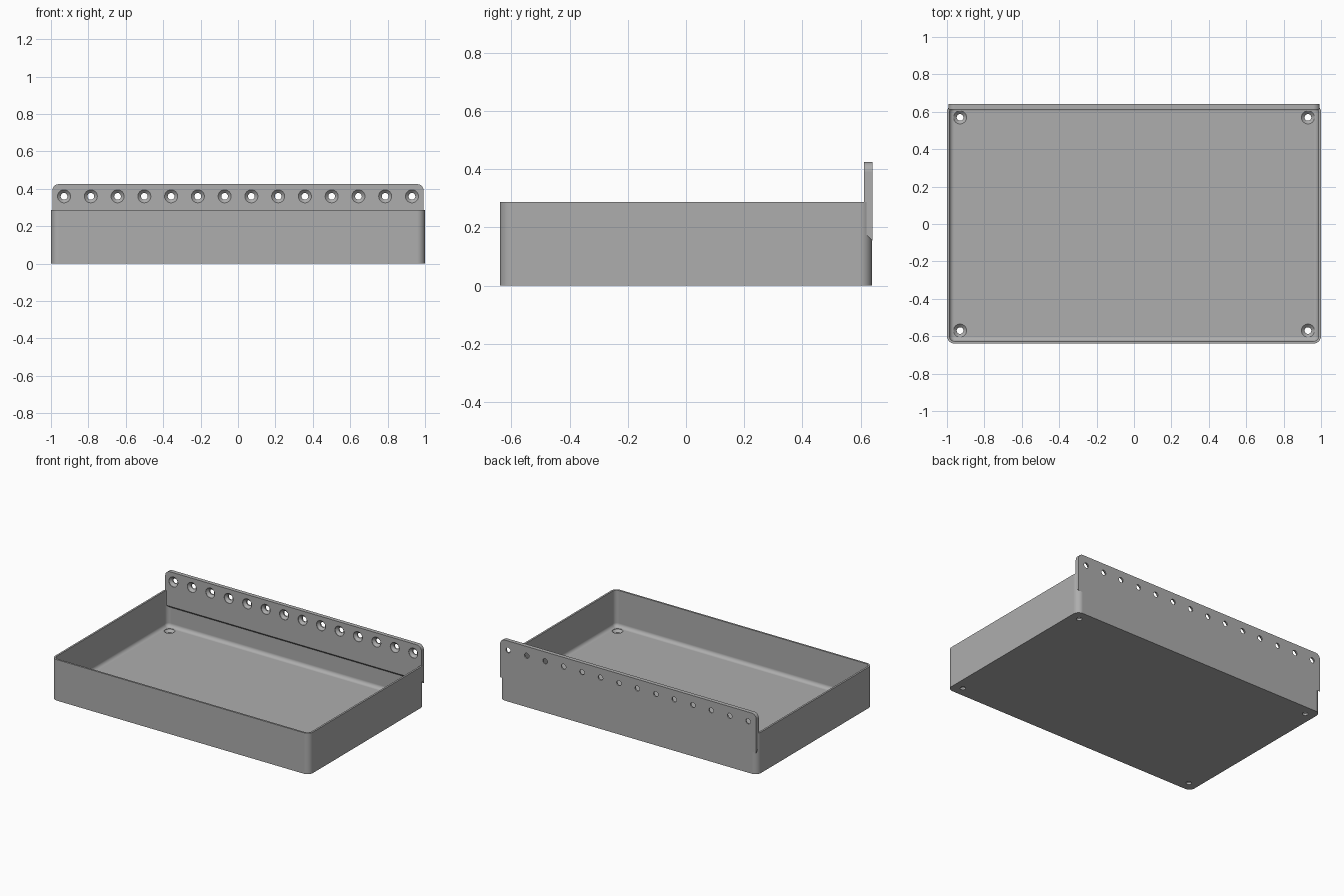
import bpy, bmesh
from math import sin, cos, pi, radians
from mathutils import Vector

if "Cube" in bpy.data.objects:
    bpy.data.objects.remove(bpy.data.objects["Cube"], do_unlink=True)

HALF_X, HALF_Y, HEIGHT = 1.0, 0.64, 0.287
WALL, FLOOR, CORNER, FILLET = 0.013, 0.033, 0.042, 0.025
PANEL_X, PANEL_TOP, PANEL_BOTTOM, PANEL_THICK = 0.993, 0.425, 0.155, 0.028

grey = bpy.data.materials.new("plain grey")
grey.use_nodes = True
grey.diffuse_color = (0.42, 0.42, 0.42, 1)
grey.node_tree.nodes["Principled BSDF"].inputs["Base Color"].default_value = grey.diffuse_color


def rounded_rect(inset, z, steps=8):
    """Closed loop of points at height z, inset from the tray outline."""
    r = CORNER - inset
    pts = []
    for quarter, (sx, sy) in enumerate([(1, 1), (-1, 1), (-1, -1), (1, -1)]):
        for i in range(steps + 1):
            a = (quarter + i / steps) * pi / 2
            pts.append(Vector((sx * (HALF_X - CORNER) + r * cos(a),
                               sy * (HALF_Y - CORNER) + r * sin(a), z)))
    return pts


def loft(bm, rings):
    """Skin a closed solid through equal-length rings, capping both ends."""
    loops = [[bm.verts.new(p) for p in ring] for ring in rings]
    n = len(loops[0])
    for a, b in zip(loops, loops[1:]):
        for i in range(n):
            j = (i + 1) % n
            bm.faces.new((a[i], a[j], b[j], b[i]))
    bm.faces.new(loops[0][::-1])
    bm.faces.new(loops[-1])


def finish(bm, name):
    bmesh.ops.recalc_face_normals(bm, faces=bm.faces)
    mesh = bpy.data.meshes.new(name)
    bm.to_mesh(mesh)
    bm.free()
    mesh.materials.append(grey)
    obj = bpy.data.objects.new(name, mesh)
    bpy.context.collection.objects.link(obj)
    return obj


def screw_cutter(name, centres, axis, thick):
    """Countersunk holes; axis points out of the countersunk face."""
    axis = Vector(axis)
    u = Vector((1, 0, 0))
    v = axis.cross(u)
    profile = [(0.018, -thick - 0.02), (0.018, -0.019),
               (0.035, -0.003), (0.035, 0.015)]
    bm = bmesh.new()
    for c in centres:
        loft(bm, [[Vector(c) + axis * d + (u * cos(k * pi / 12) + v * sin(k * pi / 12)) * r
                   for k in range(24)] for r, d in profile])
    cutter = finish(bm, name)
    cutter.hide_render = True
    return cutter


def cut_and_smooth(obj, cutter):
    bpy.ops.object.select_all(action='DESELECT')
    obj.select_set(True)
    bpy.context.view_layer.objects.active = obj
    mod = obj.modifiers.new("screw holes", 'BOOLEAN')
    mod.operation, mod.solver, mod.object = 'DIFFERENCE', 'EXACT', cutter
    bpy.ops.object.modifier_apply(modifier=mod.name)
    bpy.data.objects.remove(cutter, do_unlink=True)
    bpy.ops.object.shade_smooth_by_angle(angle=radians(30))
    weighted = obj.modifiers.new("flat faces", 'WEIGHTED_NORMAL')
    weighted.keep_sharp = True


# Tray: outside wall, rim, inside wall, rounded floor edge
bm = bmesh.new()
rings = [rounded_rect(0, 0), rounded_rect(0, HEIGHT), rounded_rect(WALL, HEIGHT)]
for i in range(7):
    a = i / 6 * pi / 2
    rings.append(rounded_rect(WALL + FILLET * (1 - cos(a)),
                              FLOOR + FILLET * (1 - sin(a))))
loft(bm, rings)
tray = finish(bm, "tray")
floor_holes = [(x, y, FLOOR) for x in (-0.93, 0.93) for y in (-0.57, 0.57)]
cut_and_smooth(tray, screw_cutter("floor_hole_cutter", floor_holes, (0, 0, 1), FLOOR))

# Mounting panel: rounded top corners, sloped underside
R = 0.035
outline = [(-PANEL_X, PANEL_BOTTOM), (PANEL_X, PANEL_BOTTOM)]
for sx, start in ((1, 0), (-1, pi / 2)):
    for i in range(9):
        a = start + i / 8 * pi / 2
        outline.append((sx * (PANEL_X - R) + R * cos(a), PANEL_TOP - R + R * sin(a)))
back_y = HALF_Y + 0.0004
front_y = HALF_Y - PANEL_THICK
bm = bmesh.new()
loft(bm, [[Vector((x, back_y, z)) for x, z in outline],
          [Vector((x, front_y, z + (PANEL_THICK if z == PANEL_BOTTOM else 0)))
           for x, z in outline]])
panel = finish(bm, "mounting_panel")
panel_holes = [(-0.93 + 1.86 * i / 13, front_y, 0.36) for i in range(14)]
cut_and_smooth(panel, screw_cutter("panel_hole_cutter", panel_holes, (0, -1, 0), PANEL_THICK))
